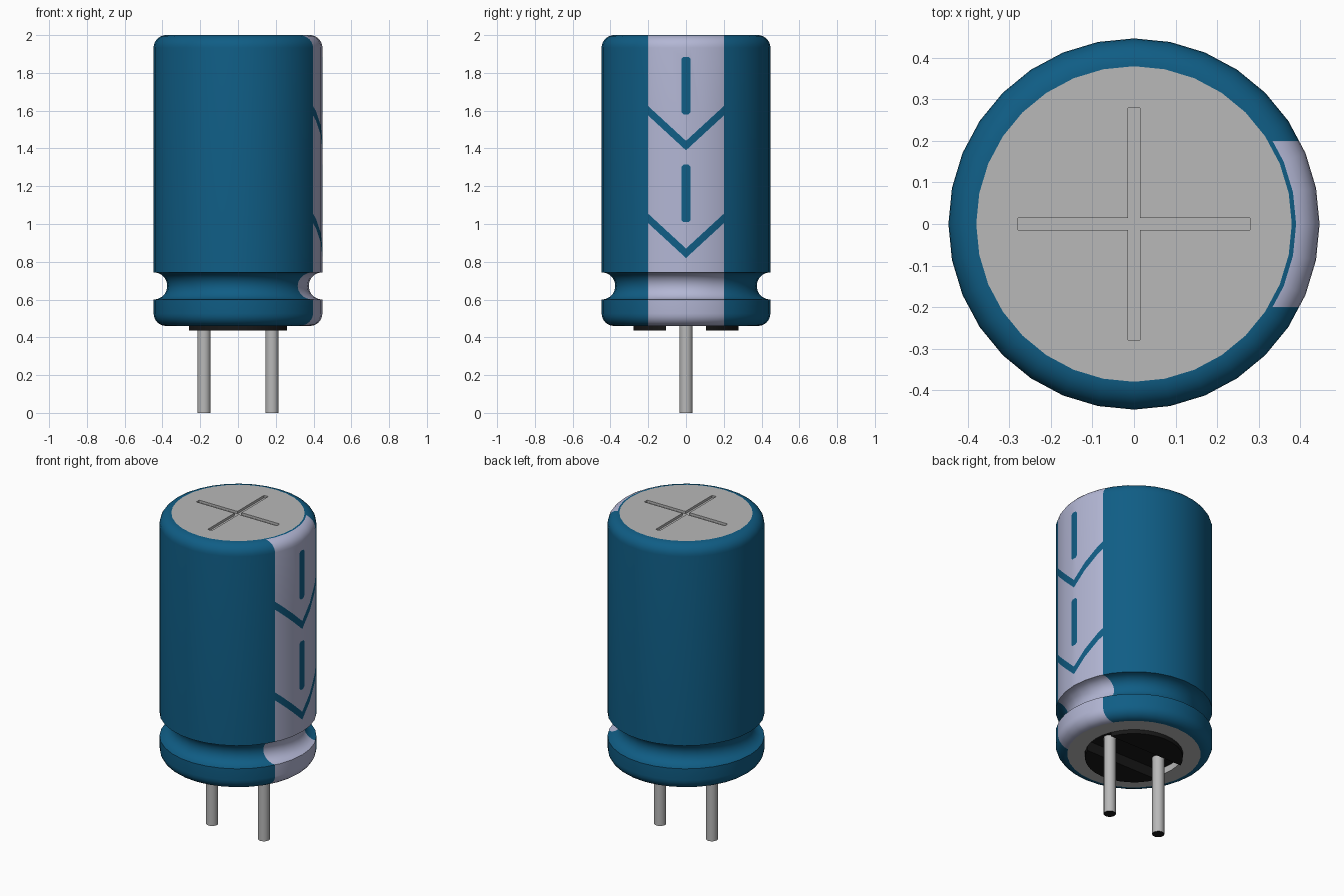
import bpy, bmesh, math
from mathutils import Vector

cube = bpy.data.objects.get("Cube")
if cube:
    bpy.data.objects.remove(cube, do_unlink=True)

SEG = 32
R, R_CAP, FILLET = 0.447, 0.38, 0.067
Z_BOTTOM, Z_TOP = 0.46, 2.0


def material(name, rgb):
    m = bpy.data.materials.new(name)
    m.use_nodes = True
    m.diffuse_color = (*rgb, 1)
    m.node_tree.nodes["Principled BSDF"].inputs["Base Color"].default_value = (*rgb, 1)
    return m


BLUE = material("sleeve_blue", (0.005, 0.11, 0.235))
PALE = material("stripe_lavender", (0.45, 0.47, 0.66))
METAL = material("metal_grey", (0.48, 0.48, 0.48))
BLACK = material("rubber_black", (0.009, 0.009, 0.009))


def finish(name, bm, mats, smooth=True):
    me = bpy.data.meshes.new(name)
    bm.to_mesh(me)
    bm.free()
    ob = bpy.data.objects.new(name, me)
    bpy.context.collection.objects.link(ob)
    for m in mats:
        me.materials.append(m)
    if smooth:
        bpy.ops.object.select_all(action='DESELECT')
        ob.select_set(True)
        bpy.context.view_layer.objects.active = ob
        bpy.ops.object.shade_smooth_by_angle(angle=math.radians(30))
    return ob


def lathe(profile, segments=SEG):
    """Revolve (radius, z) points, listed from bottom to top on the outside."""
    bm = bmesh.new()
    rings = []
    for r, z in profile:
        if r == 0:
            rings.append([bm.verts.new((0, 0, z))] * segments)
        else:
            rings.append([bm.verts.new((r * math.cos(a), r * math.sin(a), z))
                          for a in (math.tau * i / segments for i in range(segments))])
    for lo, hi in zip(rings, rings[1:]):
        for i in range(segments):
            j = (i + 1) % segments
            quad = list(dict.fromkeys((lo[i], lo[j], hi[j], hi[i])))
            bm.faces.new(quad)
    return bm


def arc(cr, cz, rad, a0, a1, n):
    return [(cr + rad * math.cos(math.radians(a0 + (a1 - a0) * i / n)),
             cz + rad * math.sin(math.radians(a0 + (a1 - a0) * i / n)))
            for i in range(n + 1)]


def cut(bm, co, no, where):
    """Slice the faces whose centre passes the test with a plane."""
    faces = [f for f in bm.faces if where(f.calc_center_median())]
    geom = set(faces)
    for f in faces:
        geom.update(f.edges)
        geom.update(f.verts)
    bmesh.ops.bisect_plane(bm, geom=list(geom), dist=1e-5, plane_co=co,
                           plane_no=Vector(no).normalized())


def boolean_cut(target, cutters):
    for c in cutters:
        c.hide_render = True
        mod = target.modifiers.new("cut", 'BOOLEAN')
        mod.operation, mod.solver, mod.object = 'DIFFERENCE', 'EXACT', c
        bpy.context.view_layer.objects.active = target
        bpy.ops.object.modifier_apply(modifier=mod.name)
        bpy.data.objects.remove(c, do_unlink=True)


def box(name, lo, hi, mat):
    bm = bmesh.new()
    bmesh.ops.create_cube(bm, size=1)
    for v in bm.verts:
        v.co = [(a + b) / 2 + t * (b - a) for a, b, t in zip(lo, hi, v.co)]
    return finish(name, bm, [mat], smooth=False)


# Sleeve: rounded can with a crimp groove
sleeve = lathe(arc(R_CAP, Z_BOTTOM + FILLET, FILLET, -90, 0, 6)
               + arc(R, 0.672, 0.0725, 270, 90, 10)
               + arc(R_CAP, Z_TOP - FILLET, FILLET, 0, 81, 6)
               + [(R_CAP, Z_TOP)])

# Stripe edges, chevrons and dashes are cut into the sleeve faces
HALF, DASH, SLOPE, CHAMFER = 0.2, 0.025, 0.92, 0.012
MARKS = [(1.39, 1.44, 1.58, 1.885), (0.82, 0.87, 1.01, 1.315)]
for s in (1, -1):
    cut(sleeve, (0, s * HALF, 0), (0, 1, 0), lambda c: c.x > 0)


def on_side(c, s, width):
    return c.x > 0 and 0 < s * c.y < width and 0.75 < c.z < 1.93


for s in (1, -1):
    cut(sleeve, (0, s * DASH, 0), (0, 1, 0), lambda c: on_side(c, s, HALF))
    for low, high, z0, z1 in MARKS:
        for z in (low, high):
            cut(sleeve, (0, 0, z), (0, -s * SLOPE, 1), lambda c: on_side(c, s, HALF))
        for z, d in ((z0, -1), (z1, 1)):
            near = lambda c: on_side(c, s, DASH)
            cut(sleeve, (0, 0, z), (0, 0, 1), near)
            cut(sleeve, (0, s * (DASH - CHAMFER), z), (0, s, d), near)


def is_pale(c):
    y = abs(c.y)
    if c.x < 0 or y > HALF or (c.z > 1.95 and math.hypot(c.x, c.y) < 0.389):
        return False
    for low, high, z0, z1 in MARKS:
        if low < c.z - SLOPE * y < high and c.z > 0.75:
            return False
        corner = max(c.z - z1, z0 - c.z) + y
        if y < DASH and z0 < c.z < z1 and corner < DASH - CHAMFER:
            return False
    return True


for f in sleeve.faces:
    f.material_index = int(is_pale(f.calc_center_median()))
finish("sleeve", sleeve, [BLUE, PALE])

# Top cap with an engraved vent cross
cap = finish("top_cap", lathe([(0, 1.94), (R_CAP, 1.94), (R_CAP, Z_TOP), (0, Z_TOP)]), [METAL])
L, W = 0.28, 0.0145
boolean_cut(cap, [box("vent_cut_x", (-L, -W, 1.985), (L, W, 2.1), METAL),
                  box("vent_cut_y", (-W, -L, 1.985), (W, L, 2.1), METAL)])

# Bottom rim of the metal can
finish("bottom_rim", lathe([(0.28, 0.56), (0.28, Z_BOTTOM), (R_CAP, Z_BOTTOM)]), [METAL])

# Rubber seal with a channel between two feet
seal = finish("rubber_seal", lathe([(0, 0.435), (0.279, 0.435), (0.279, 0.56), (0, 0.56)]), [BLACK])
boolean_cut(seal, [box("channel_cut", (-0.5, -0.105, 0.3), (0.5, 0.105, 0.5), BLACK)])

# Wire leads with dark cut ends
for name, x in (("left_lead", 0.18), ("right_lead", -0.18)):
    bm = lathe([(0, 0), (0.035, 0), (0.035, 0.53), (0, 0.53)], 16)
    for f in bm.faces:
        f.material_index = int(f.calc_center_median().z < 0.001)
    finish(name, bm, [METAL, BLACK]).location.x = x
